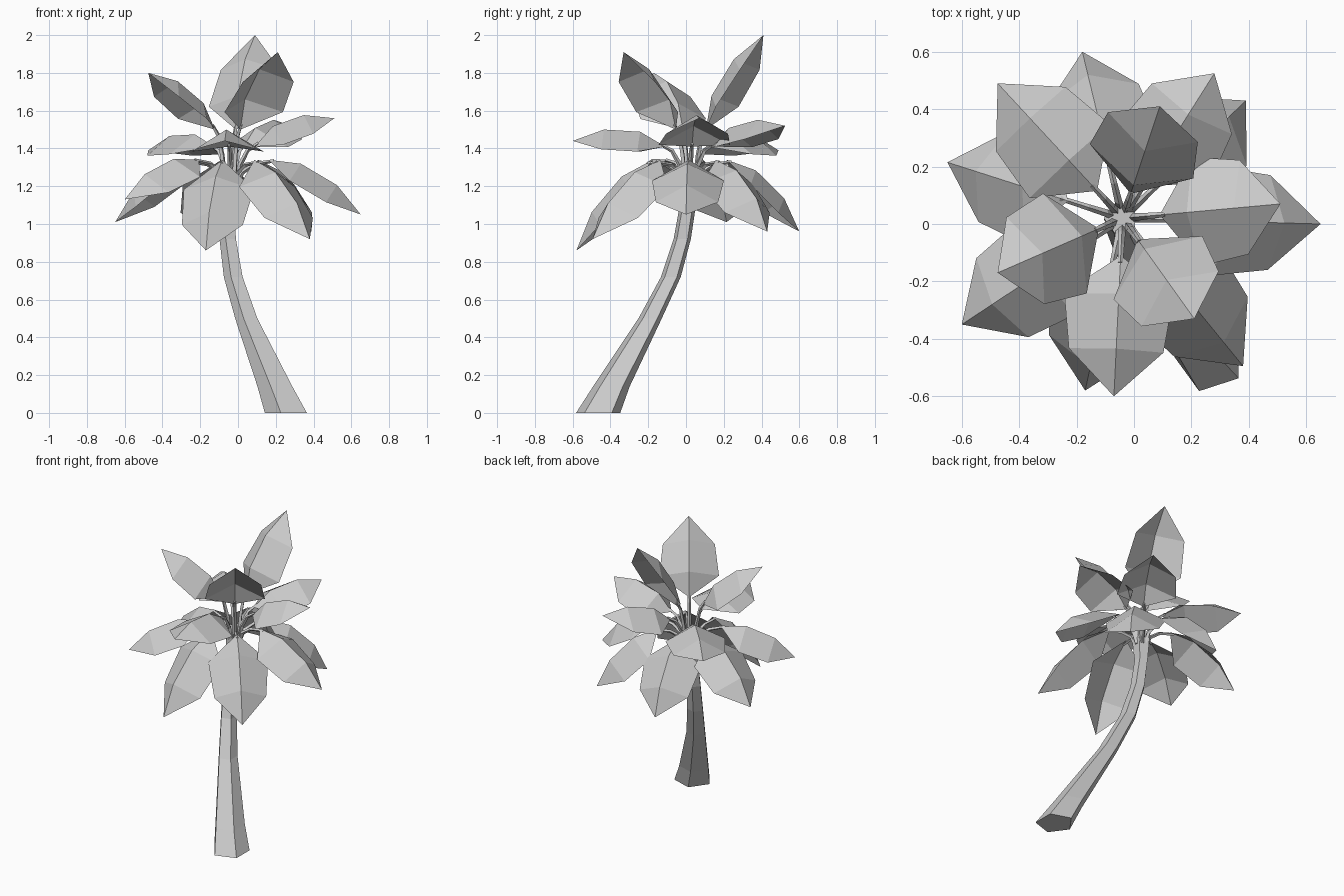
import bpy, math
from mathutils import Vector

if "Cube" in bpy.data.objects:
    bpy.data.objects.remove(bpy.data.objects["Cube"])


def add_mesh(name, verts, faces):
    me = bpy.data.meshes.new(name)
    me.from_pydata([tuple(v) for v in verts], [], faces)
    me.update()
    ob = bpy.data.objects.new(name, me)
    bpy.context.collection.objects.link(ob)
    return ob


def loft(rings):
    # joins equal rings of points into a closed tube
    n = len(rings[0])
    verts = [p for r in rings for p in r]
    faces = [(i * n + j, i * n + (j + 1) % n, (i + 1) * n + (j + 1) % n, (i + 1) * n + j)
             for i in range(len(rings) - 1) for j in range(n)]
    last = (len(rings) - 1) * n
    faces += [tuple(reversed(range(n))), tuple(range(last, last + n))]
    return verts, faces


# trunk: leaning five-sided taper (x, y, z, radius)
path = [(.265, -.465, 0, .123), (.205, -.395, .14, .102), (.05, -.19, .5, .065),
        (-.02, -.08, .72, .055), (-.05, -.02, .92, .048), (-.055, .01, 1.1, .045),
        (-.05, .015, 1.19, .055), (-.045, .02, 1.24, .06)]
rings = [[Vector((x + r * math.cos(math.pi + k * math.tau / 5),
                  y + r * math.sin(math.pi + k * math.tau / 5), z)) for k in range(5)]
         for x, y, z, r in path]
add_mesh("trunk", *loft(rings))

CROWN = Vector((-.04, .02, 1.2))
UP = Vector((0, 0, 1))


def stalk(name, start, ctrl, end, side):
    # thin four-sided bent stalk
    rings = []
    for i in range(4):
        t = i / 3
        p = start * (1 - t) ** 2 + ctrl * 2 * t * (1 - t) + end * t * t
        d = ((ctrl - start) * (1 - t) + (end - ctrl) * t).normalized()
        n = side.cross(d).normalized()
        r = .015 - .006 * t
        rings.append([p + side * r, p + n * r, p - side * r, p - n * r])
    add_mesh(name, *loft(rings))


def leaf(name, tip, radius, base_z):
    # blade folded along an arched midrib
    tip = Vector(tip)
    out = Vector((tip.x - CROWN.x, tip.y - CROWN.y, 0)).normalized()
    base = CROWN + out * radius
    base.z = base_z
    d = tip - base
    side = d.cross(UP).normalized()
    n = side.cross(d).normalized()
    verts = [base, tip]
    for t, w in ((.28, .19), (.67, .165)):
        p = base + d * t
        verts += [p + n * .07, p + side * w - n * .035, p - side * w - n * .035]
    faces = [(0, 3, 2), (0, 2, 4), (2, 3, 6, 5), (4, 2, 5, 7), (5, 6, 1), (7, 5, 1)]
    add_mesh(name + "_blade", verts, faces)
    ctrl = CROWN + out * .05
    ctrl.z = base_z - .01
    stalk(name + "_stalk", CROWN + out * .03, ctrl, base + d * .05 + n * .01, side)


# three tiers of leaves: stalk reach, blade base height, tips
tiers = {
    "upper_leaf": (.09, 1.5, [(.09, .41, 2.0), (.21, -.33, 1.91), (-.475, -.17, 1.8)]),
    "middle_leaf": (.13, 1.41, [(.51, .07, 1.56), (.28, .525, 1.52),
                                (-.475, .49, 1.39), (-.07, -.6, 1.44)]),
    "lower_leaf": (.2, 1.34, [(.65, 0, 1.05), (.39, .43, .96), (-.18, .6, .96),
                              (-.65, .215, 1.01), (-.6, -.35, 1.13),
                              (-.17, -.58, .86), (.38, -.495, .92)]),
}
for name, (radius, base_z, tips) in tiers.items():
    for i, tip in enumerate(tips):
        leaf(f"{name}_{i + 1}", tip, radius, base_z)
